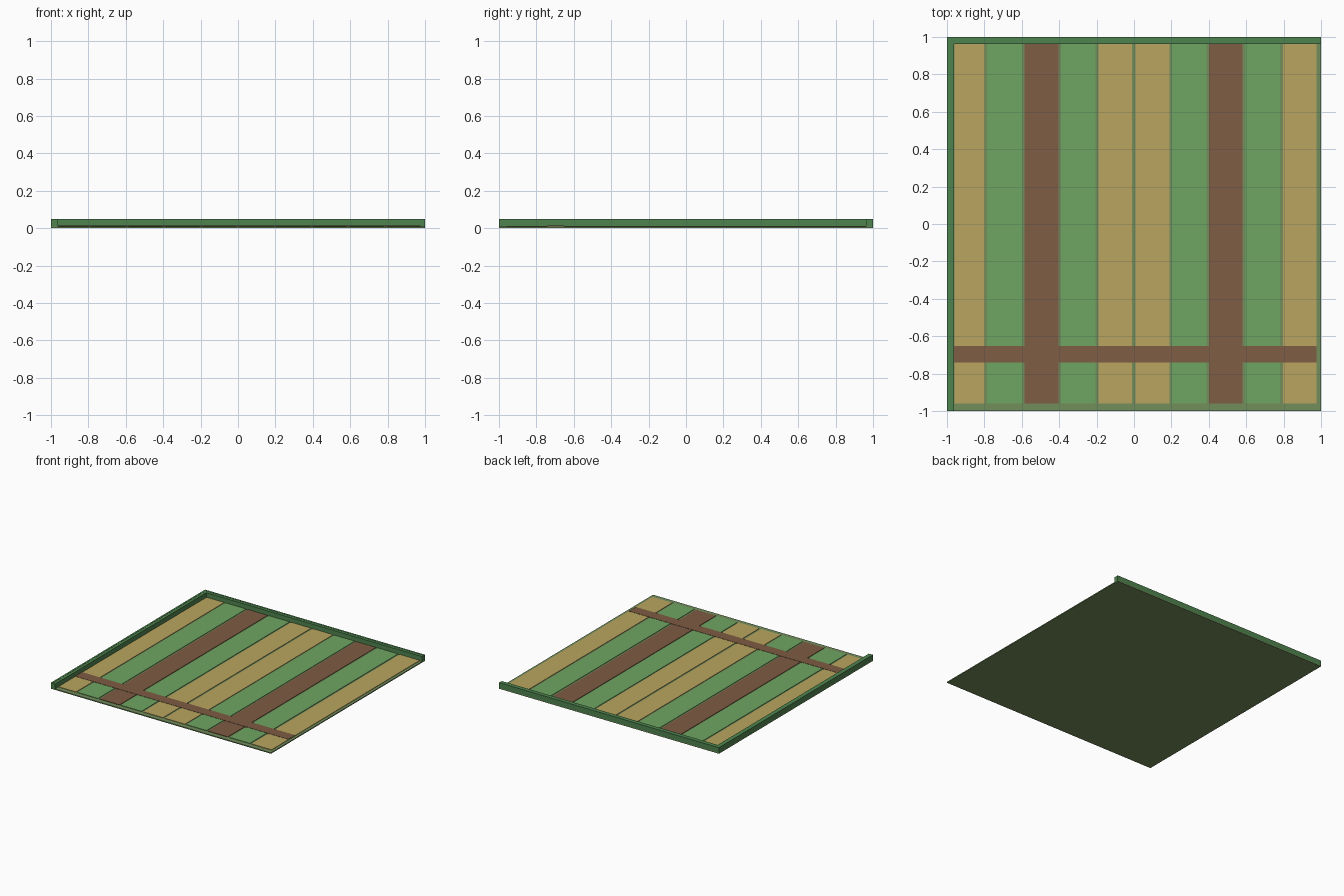
import bpy, bmesh

if "Cube" in bpy.data.objects:
    bpy.data.objects.remove(bpy.data.objects["Cube"])


def material(name, rgb):
    # Convert display colour to linear
    m = bpy.data.materials.new(name)
    lin = [((c / 255 + 0.055) / 1.055) ** 2.4 for c in rgb]
    m.diffuse_color = (*lin, 1)
    m.use_nodes = True
    m.node_tree.nodes["Principled BSDF"].inputs["Base Color"].default_value = m.diffuse_color
    return m


soil = material("olive_ground", (114, 142, 92))
wheat = material("wheat_tan", (186, 166, 96))
grass = material("crop_green", (111, 166, 97))
earth = material("earth_brown", (126, 93, 67))
leaf = material("hedge_green", (78, 132, 78))


def box(name, x0, x1, y0, y1, z0, z1, mat):
    bm = bmesh.new()
    bmesh.ops.create_cube(bm, size=1)
    for v in bm.verts:
        v.co.x *= x1 - x0
        v.co.y *= y1 - y0
        v.co.z *= z1 - z0
    me = bpy.data.meshes.new(name)
    bm.to_mesh(me)
    bm.free()
    me.materials.append(mat)
    ob = bpy.data.objects.new(name, me)
    ob.location = ((x0 + x1) / 2, (y0 + y1) / 2, (z0 + z1) / 2)
    bpy.context.collection.objects.link(ob)
    return ob


# Ground slab
box("ground_slab", -1, 1, -1, 1, 0, 0.008, soil)

# Crop strips, left to right
strips = [
    (-0.96, -0.80, wheat), (-0.785, -0.60, grass), (-0.585, -0.405, earth),
    (-0.39, -0.205, grass), (-0.19, -0.01, wheat), (0.007, 0.19, wheat),
    (0.203, 0.387, grass), (0.40, 0.58, earth), (0.597, 0.78, grass),
    (0.797, 0.977, wheat),
]
for i, (x0, x1, mat) in enumerate(strips):
    box(f"field_strip_{i + 1}", x0, x1, -0.96, 0.97, 0.006, 0.012, mat)

# Footpath crossing the strips
box("cross_path", -0.965, 0.975, -0.74, -0.652, 0.006, 0.014, earth)

# Hedges along the back and left edges: outer wall and inner growth
box("back_hedge_outer", -1, 1, 0.985, 1, 0.006, 0.05, leaf)
box("back_hedge_inner", -0.985, 1, 0.963, 0.985, 0.006, 0.0485, leaf)
box("left_hedge_outer", -1, -0.985, -1, 0.985, 0.006, 0.05, leaf)
box("left_hedge_inner", -0.985, -0.962, -1, 0.963, 0.006, 0.0485, leaf)
